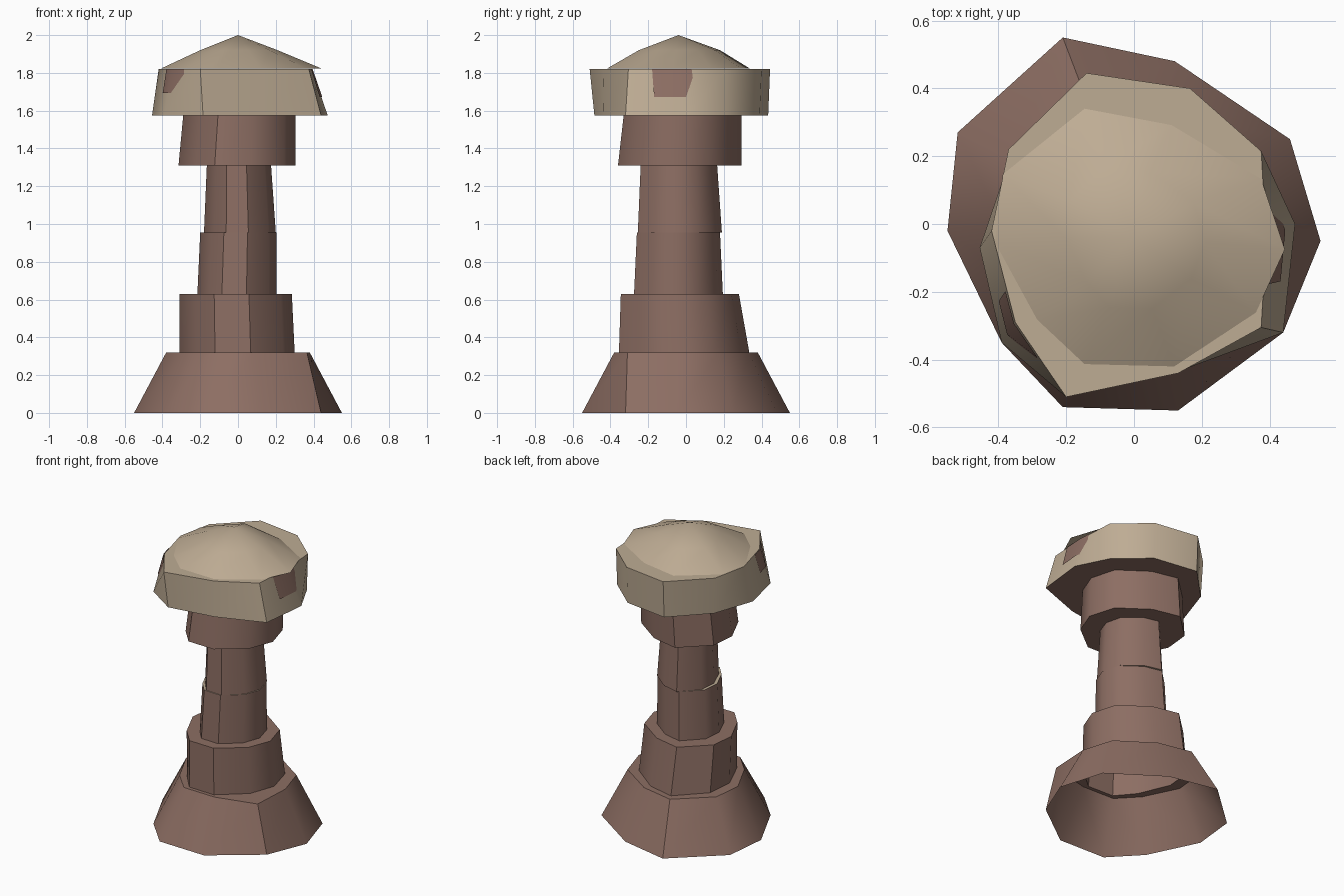
import bpy, bmesh, math
from mathutils import Vector

cube = bpy.data.objects.get("Cube")
if cube:
    bpy.data.objects.remove(cube, do_unlink=True)


def make_material(name, colour):
    mat = bpy.data.materials.new(name)
    mat.use_nodes = True
    mat.diffuse_color = (*colour, 1)
    mat.node_tree.nodes["Principled BSDF"].inputs["Base Color"].default_value = (*colour, 1)
    return mat


brown = make_material("weathered brown", (0.266, 0.156, 0.125))
tan = make_material("pale tan", (0.515, 0.413, 0.296))

# Irregular ten-sided footprint shared by every tier
FOOTPRINT = [(-.21, .55), (.12, .48), (.46, .25), (.55, -.05), (.44, -.32),
             (.13, -.55), (-.21, -.54), (-.39, -.35), (-.55, -.02), (-.52, .27)]
SIDES = len(FOOTPRINT)


def ring(z, left, right, front, back):
    """Footprint stretched to the given extents at height z."""
    points = []
    for x, y in FOOTPRINT:
        u = (x + .55) / 1.1
        v = (y + .55) / 1.1
        points.append(Vector((left + u * (right - left), front + v * (back - front), z)))
    return points


def finish(bm, name, materials):
    mesh = bpy.data.meshes.new(name)
    bm.to_mesh(mesh)
    bm.free()
    obj = bpy.data.objects.new(name, mesh)
    bpy.context.collection.objects.link(obj)
    for mat in materials:
        mesh.materials.append(mat)
    bpy.ops.object.select_all(action='DESELECT')
    obj.select_set(True)
    bpy.context.view_layer.objects.active = obj
    bpy.ops.object.shade_smooth_by_angle(angle=math.radians(40))
    return obj


def loft(name, rings, materials, tip=None, cap=False, paint=None):
    """Skin successive rings; optionally close with a flat cap or a pointed tip."""
    bm = bmesh.new()
    loops = [[bm.verts.new(p) for p in points] for points in rings]
    for level, (low, high) in enumerate(zip(loops, loops[1:])):
        for i in range(SIDES):
            j = (i + 1) % SIDES
            # footprint runs clockwise, so this order faces outward
            face = bm.faces.new((low[j], low[i], high[i], high[j]))
            if paint:
                face.material_index = paint(level)
    top = loops[-1]
    if tip:
        peak = bm.verts.new(tip)
        for i in range(SIDES):
            bm.faces.new((top[(i + 1) % SIDES], top[i], peak))
    if cap:
        bm.faces.new(top[::-1])
    return finish(bm, name, materials)


# Roof band outline, flaring toward its lower edge
band_top = [Vector((x, y, 1.82)) for x, y in [
    (-.14, .445), (.165, .4), (.375, .215), (.39, -.05), (.375, -.305),
    (.13, -.44), (-.2, -.51), (-.35, -.29), (-.42, -.02), (-.37, .22)]]
band_low = [Vector((x, y, 1.575)) for x, y in [
    (-.14, .435), (.165, .39), (.37, .21), (.475, 0), (.44, -.32),
    (.13, -.435), (-.185, -.485), (-.39, -.35), (-.455, -.07), (-.36, .21)]]

# Tower body: hollow stacked tiers joined by ledges, open underneath
base_top = ring(.32, -.38, .38, -.38, .38)
base_top[4] = Vector((.365, -.31, .32))
tiers = [
    ring(0, -.55, .55, -.55, .55), base_top,
    ring(.32, -.31, .3, -.355, .335), ring(.63, -.31, .285, -.345, .28),
    ring(.63, -.215, .205, -.275, .195), ring(.955, -.2, .205, -.26, .18),
    ring(.955, -.18, .2, -.255, .19), ring(1.31, -.165, .175, -.24, .165),
    ring(1.31, -.315, .305, -.36, .295), ring(1.575, -.29, .305, -.33, .295),
    band_low,
]
neck_ledge = 5
loft("tower_body", tiers, [brown, tan], paint=lambda level: int(level == neck_ledge))

# Roof band and low pointed roof
loft("roof_band", [band_low, band_top], [tan], cap=True)
loft("roof_dome", [ring(1.822, -.41, .445, -.42, .34),
                   ring(1.92, -.2, .21, -.25, .18)], [tan], tip=(0, -.04, 2))


def window_plate(name, corner, before, after, sill):
    """Thin plate wrapped around one corner of the roof band."""
    def on_band(side, along, height):
        a = band_low[side].lerp(band_top[side], height)
        nxt = (side + 1) % SIDES
        b = band_low[nxt].lerp(band_top[nxt], height)
        point = a.lerp(b, along)
        outward = Vector((point.x, point.y, 0)).normalized()
        return point + outward * .005

    bm = bmesh.new()
    stops = [(corner - 1, 1 - before), (corner, 0), (corner, after)]
    columns = [[bm.verts.new(on_band(s, t, h)) for h in (sill, 1)] for s, t in stops]
    for a, b in zip(columns, columns[1:]):
        bm.faces.new((b[0], a[0], a[1], b[1]))
    return finish(bm, name, [brown])


# Two openings under the eaves
window_plate("left_window", 3, .3, .5, .4)
window_plate("right_window", 7, .45, .35, .48)
